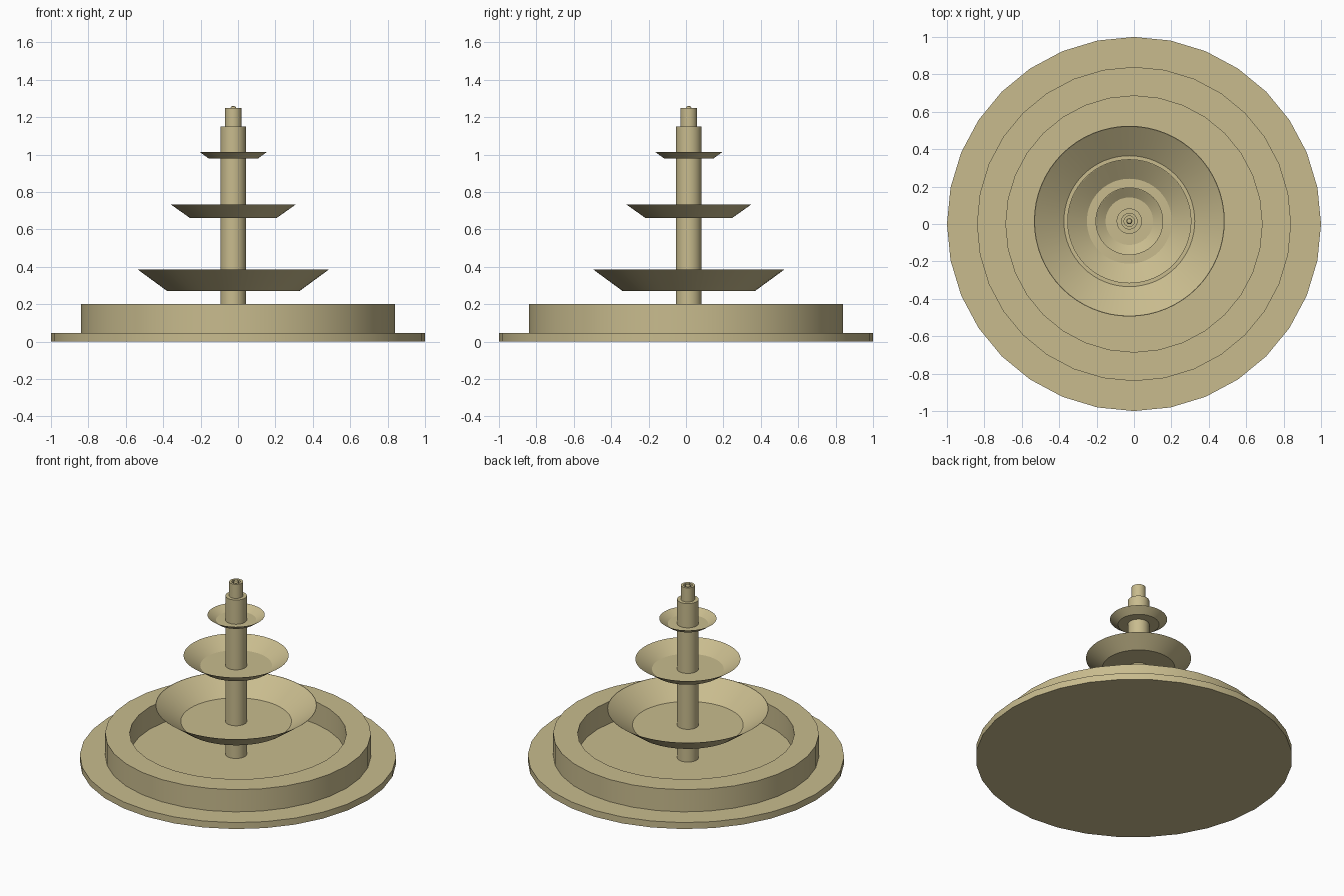
import bpy, bmesh, math

if "Cube" in bpy.data.objects:
    bpy.data.objects.remove(bpy.data.objects["Cube"], do_unlink=True)

# One sandstone colour throughout
stone = bpy.data.materials.new("sandstone")
stone.use_nodes = True
colour = (0.58, 0.50, 0.27, 1)
stone.diffuse_color = colour
stone.node_tree.nodes["Principled BSDF"].inputs["Base Color"].default_value = colour

AXIS = (-0.025, 0.015)   # the tiers stand slightly off the basin centre


def lathe(name, profile, sides, centre=(0, 0)):
    """Spin a (radius, height) profile about a vertical axis."""
    bm = bmesh.new()
    verts = [bm.verts.new((r, 0, z)) for r, z in profile]
    edges = [bm.edges.new(pair) for pair in zip(verts, verts[1:])]
    bmesh.ops.spin(bm, geom=verts + edges, cent=(0, 0, 0), axis=(0, 0, 1),
                   angle=math.tau, steps=sides, use_merge=True)
    bmesh.ops.remove_doubles(bm, verts=bm.verts, dist=0.0001)
    bmesh.ops.recalc_face_normals(bm, faces=bm.faces)
    mesh = bpy.data.meshes.new(name)
    bm.to_mesh(mesh)
    bm.free()
    mesh.materials.append(stone)
    obj = bpy.data.objects.new(name, mesh)
    obj.location = (*centre, 0)
    bpy.context.collection.objects.link(obj)
    bpy.ops.object.select_all(action="DESELECT")
    obj.select_set(True)
    bpy.context.view_layer.objects.active = obj
    bpy.ops.object.shade_smooth_by_angle(angle=math.radians(30))
    return obj


# Plinth with the raised pool wall on it
lathe("basin", [(0, 0), (1, 0), (1, 0.045), (0.84, 0.045), (0.84, 0.2),
                (0.685, 0.2), (0.685, 0.045), (0, 0.045)], 32)

# Central column, and the hollow spout on top
lathe("column", [(0, 0.04), (0.068, 0.04), (0.068, 1.15), (0, 1.15)], 32, AXIS)
lathe("spout", [(0, 1.14), (0.044, 1.14), (0.044, 1.248), (0.028, 1.248),
                (0.028, 1.21), (0, 1.21)], 32, AXIS)
lathe("nozzle", [(0, 1.2), (0.016, 1.2), (0.016, 1.245), (0.012, 1.256),
                 (0, 1.261)], 24, AXIS)

# Three thin-walled flared bowls: floor radius, rim radius, floor and rim height
WALL = 0.003
for name, floor, rim, low, high in (("lower_bowl", 0.353, 0.51, 0.27, 0.385),
                                    ("middle_bowl", 0.23, 0.332, 0.66, 0.732),
                                    ("upper_bowl", 0.13, 0.181, 0.978, 1.015)):
    lathe(name, [(0, low), (floor, low), (rim, high), (rim - WALL, high),
                 (floor - WALL, low + WALL), (0, low + WALL)], 64, AXIS)
